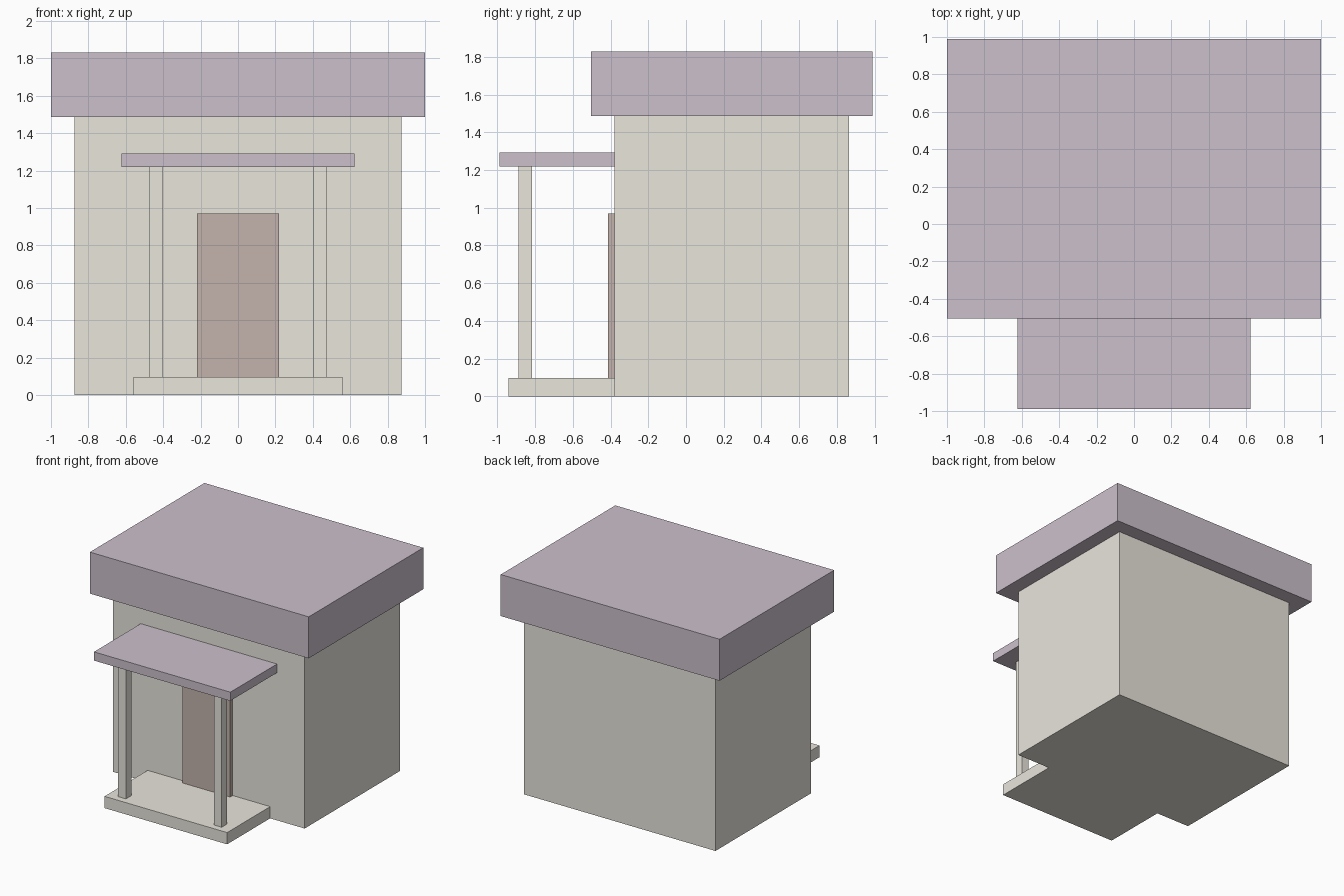
import bpy

if "Cube" in bpy.data.objects:
    bpy.data.objects.remove(bpy.data.objects["Cube"])


def material(name, color):
    m = bpy.data.materials.new(name)
    m.diffuse_color = (*color, 1.0)
    m.use_nodes = True
    m.node_tree.nodes["Principled BSDF"].inputs["Base Color"].default_value = m.diffuse_color
    return m


def box(name, xs, ys, zs, mat):
    """Axis-aligned block from its (min, max) range on each axis."""
    bpy.ops.mesh.primitive_cube_add(size=1)
    ob = bpy.context.object
    ob.name = name
    ob.location = [(a + b) / 2 for a, b in (xs, ys, zs)]
    ob.scale = [b - a for a, b in (xs, ys, zs)]
    bpy.ops.object.transform_apply(location=True, rotation=False, scale=True)
    ob.data.materials.append(mat)
    return ob


plaster = material("plaster", (0.82, 0.79, 0.72))
roofing = material("roofing", (0.60, 0.53, 0.60))
wood = material("wood", (0.55, 0.45, 0.41))

FRONT = -0.38    # front wall plane
EAVES = 1.487    # top of walls
STEP = 0.097     # porch floor height
CANOPY = 1.22    # underside of porch roof

# House body and its overhanging flat roof
box("walls", (-0.875, 0.875), (FRONT, 0.865), (0, EAVES), plaster)
box("main_roof", (-1, 1), (-0.505, 0.99), (EAVES, 1.83), roofing)

# Porch floor, canopy and door
box("porch_floor", (-0.56, 0.56), (-0.942, FRONT), (0, STEP), plaster)
box("porch_roof", (-0.623, 0.623), (-0.99, FRONT), (CANOPY, 1.292), roofing)
box("door", (-0.218, 0.218), (-0.413, FRONT), (STEP, 0.97), wood)

# Square porch posts
for side, x in (("left", -0.438), ("right", 0.438)):
    box(f"{side}_post", (x - 0.035, x + 0.035), (-0.888, -0.816), (STEP, CANOPY), plaster)
